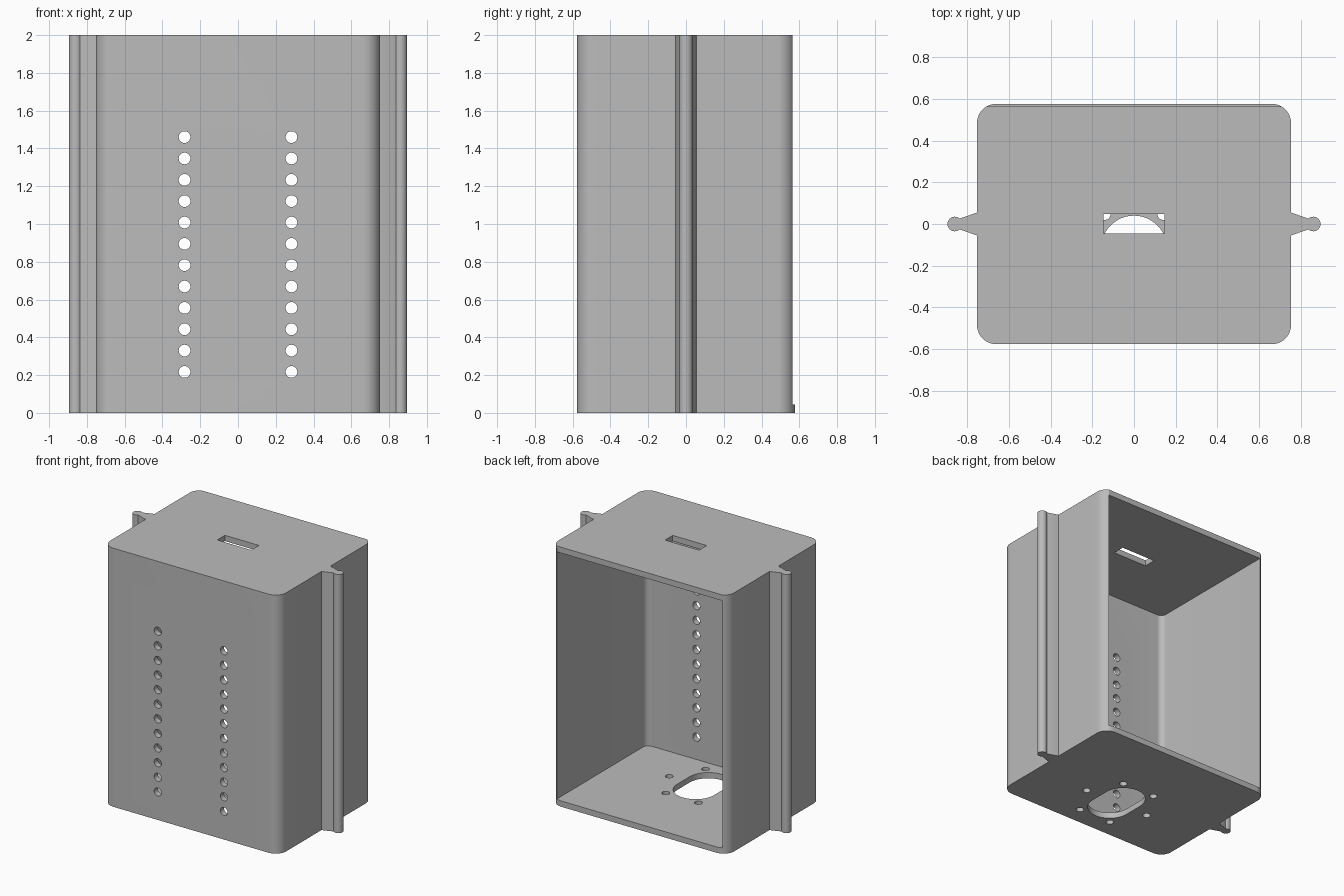
import bpy, bmesh, math
from math import cos, sin, pi
from mathutils import Matrix, Vector

if "Cube" in bpy.data.objects:
    bpy.data.objects.remove(bpy.data.objects["Cube"], do_unlink=True)

HALF_X, HALF_Y, HEIGHT, WALL, RADIUS = 0.753, 0.576, 2.0, 0.045, 0.09
BACK = 0.564           # plane of the open back
HOLE_Y = -0.195        # centre of the floor hole pattern

grey = bpy.data.materials.new("plain grey")
grey.use_nodes = True
grey.diffuse_color = (0.5, 0.5, 0.5, 1)
grey.node_tree.nodes["Principled BSDF"].inputs["Base Color"].default_value = (0.5, 0.5, 0.5, 1)


def arc(cx, cy, r, start, end, steps):
    """Points along a circular arc, angles in degrees."""
    angles = [math.radians(start + (end - start) * i / steps) for i in range(steps + 1)]
    return [(cx + r * cos(a), cy + r * sin(a)) for a in angles]


def circle(cx, cy, r, steps=32):
    return arc(cx, cy, r, 0, 360, steps)[:-1]


def add_prism(bm, outline, low, high, matrix=Matrix()):
    """Extrude a closed outline from low to high along the local z axis."""
    bottom = [bm.verts.new(matrix @ Vector((x, y, low))) for x, y in outline]
    top = [bm.verts.new(matrix @ Vector((x, y, high))) for x, y in outline]
    bm.faces.new(bottom[::-1])
    bm.faces.new(top)
    for i in range(len(outline)):
        j = (i + 1) % len(outline)
        bm.faces.new((bottom[i], bottom[j], top[j], top[i]))


def make_object(name, bm):
    bmesh.ops.recalc_face_normals(bm, faces=bm.faces)
    mesh = bpy.data.meshes.new(name)
    bm.to_mesh(mesh)
    bm.free()
    mesh.materials.append(grey)
    obj = bpy.data.objects.new(name, mesh)
    bpy.context.collection.objects.link(obj)
    return obj


def select(obj):
    bpy.ops.object.select_all(action='DESELECT')
    obj.select_set(True)
    bpy.context.view_layer.objects.active = obj


def cut(target, bm):
    """Subtract the cutter mesh from the target and discard the cutter."""
    cutter = make_object("cutter", bm)
    cutter.hide_render = True
    mod = target.modifiers.new("cut", 'BOOLEAN')
    mod.operation, mod.solver, mod.object = 'DIFFERENCE', 'EXACT', cutter
    select(target)
    bpy.ops.object.modifier_apply(modifier=mod.name)
    bpy.data.objects.remove(cutter, do_unlink=True)


def rectangle(x0, x1, y0, y1):
    return [(x0, y0), (x1, y0), (x1, y1), (x0, y1)]


# Housing body: rounded block
cx, cy = HALF_X - RADIUS, HALF_Y - RADIUS
outline = (arc(cx, cy, RADIUS, 0, 90, 12) + arc(-cx, cy, RADIUS, 90, 180, 12)
           + arc(-cx, -cy, RADIUS, 180, 270, 12) + arc(cx, -cy, RADIUS, 270, 360, 12))
bm = bmesh.new()
add_prism(bm, outline, 0, HEIGHT)
housing = make_object("housing", bm)

# Cavity, open towards the back, with rounded front corners
inner = RADIUS - WALL
cavity = ([(HALF_X - WALL, 0.8), (WALL - HALF_X, 0.8)]
          + arc(-cx, -cy, inner, 180, 270, 10) + arc(cx, -cy, inner, 270, 360, 10))
bm = bmesh.new()
add_prism(bm, cavity, WALL, HEIGHT - WALL)
cut(housing, bm)

# Trim the walls and roof back, leaving the floor as a small lip
bm = bmesh.new()
add_prism(bm, rectangle(-1, 1, BACK, 1), WALL, HEIGHT + 0.1)
cut(housing, bm)

# Two columns of round holes in the front wall
bm = bmesh.new()
forward = Matrix.Rotation(pi / 2, 4, 'X')      # local z becomes -y, local y becomes z
for side in (-1, 1):
    for i in range(12):
        add_prism(bm, circle(side * 0.283, 0.217 + i * 0.113, 0.031), 0.45, 0.7, forward)
cut(housing, bm)

# Floor: oblong opening ringed by six bolt holes; roof: narrow slot
bm = bmesh.new()
add_prism(bm, arc(0, HOLE_Y + 0.077, 0.158, 0, 180, 24)
          + arc(0, HOLE_Y - 0.077, 0.158, 180, 360, 24), -0.1, 0.1)
for i in range(6):
    a = i * pi / 3
    add_prism(bm, circle(0.28 * cos(a), HOLE_Y + 0.28 * sin(a), 0.028), -0.1, 0.1)
add_prism(bm, rectangle(-0.146, 0.146, -0.046, 0.048), HEIGHT - 0.1, HEIGHT + 0.1)
cut(housing, bm)

# Side rails: tapered neck ending in a round bead
parts = [housing]
for side, name in ((1, "left_rail"), (-1, "right_rail")):
    neck = [(HALF_X - 0.01, 0.055), (HALF_X - 0.01, -0.055), (HALF_X, -0.055)]
    rail = neck + arc(0.86, 0, 0.035, -132, 132, 24) + [(HALF_X, 0.055)]
    bm = bmesh.new()
    add_prism(bm, [(side * x, y) for x, y in rail], 0, HEIGHT)
    parts.append(make_object(name, bm))

for obj in parts:
    select(obj)
    bpy.ops.object.shade_smooth_by_angle(angle=math.radians(25))
